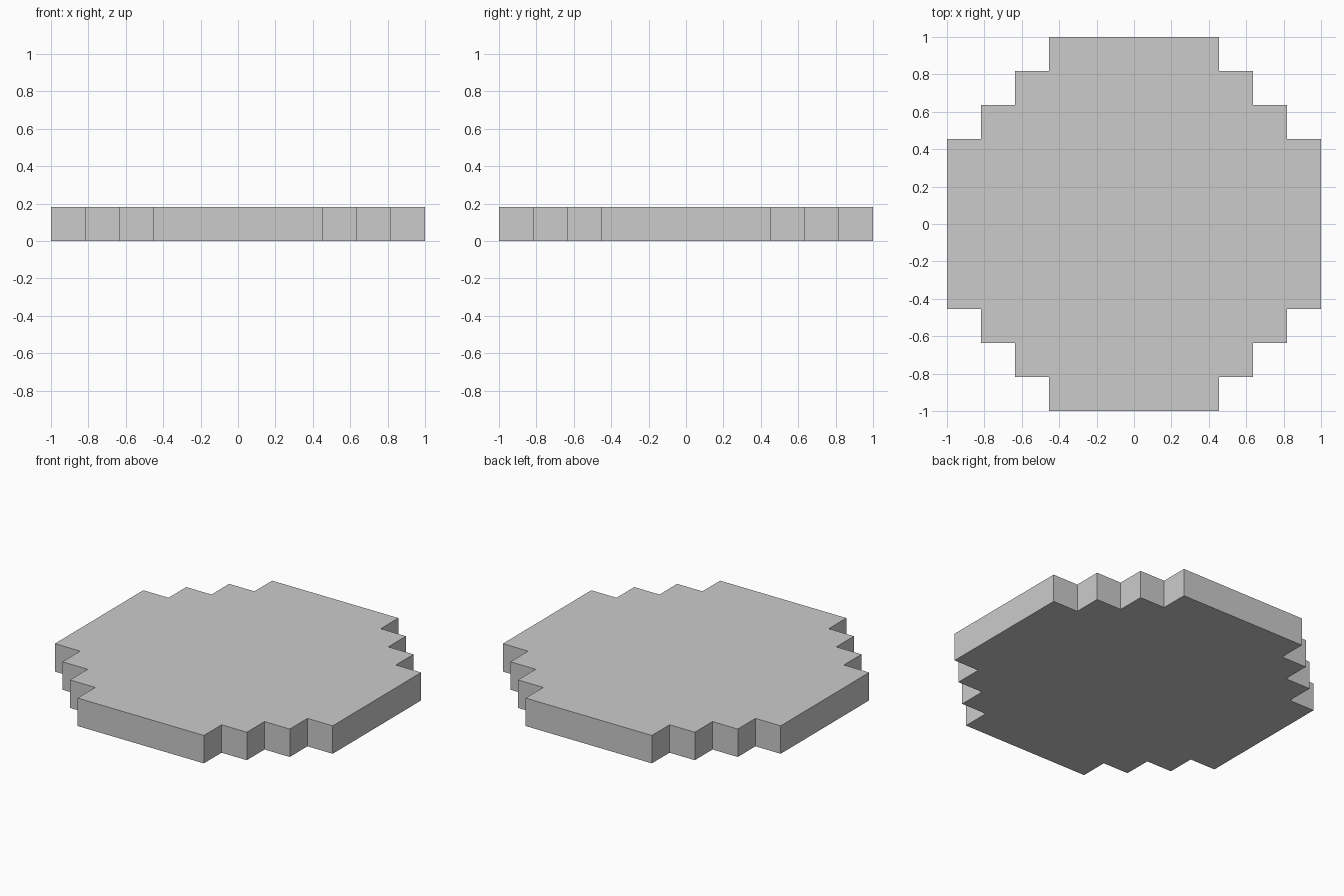
import bpy, bmesh

if "Cube" in bpy.data.objects:
    bpy.data.objects.remove(bpy.data.objects["Cube"])

# Stepped disc laid out on an 11 x 11 block grid, one block thick
UNIT = 1 / 11
HEIGHT = 2 * UNIT

# Staircase corner of one quadrant, in half-blocks
corner = [(11, 5), (9, 5), (9, 7), (7, 7), (7, 9), (5, 9), (5, 11)]

# Rotate the corner by quarter turns to close the outline counter-clockwise
outline = []
for _ in range(4):
    outline += corner
    corner = [(-y, x) for x, y in corner]

# Fill the outline and extrude it upwards
bm = bmesh.new()
base = bm.faces.new([bm.verts.new((x * UNIT, y * UNIT, 0)) for x, y in outline])
top = bmesh.ops.extrude_face_region(bm, geom=[base], use_keep_orig=True)
bmesh.ops.translate(bm, vec=(0, 0, HEIGHT),
                    verts=[v for v in top["geom"] if isinstance(v, bmesh.types.BMVert)])
bmesh.ops.recalc_face_normals(bm, faces=bm.faces)

mesh = bpy.data.meshes.new("stepped_disc")
bm.to_mesh(mesh)
bm.free()
bpy.context.collection.objects.link(bpy.data.objects.new("stepped_disc", mesh))
